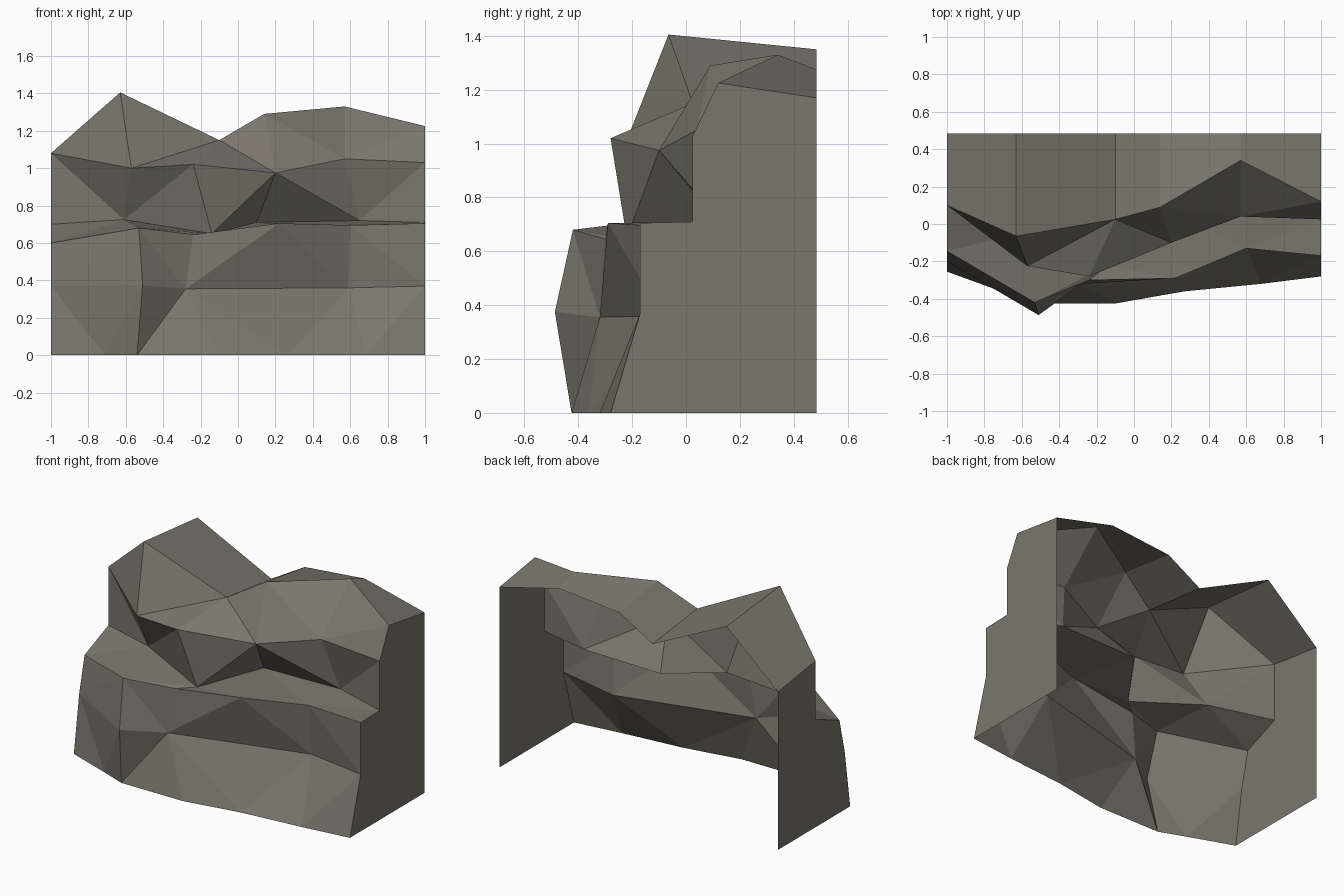
import bpy
import bmesh
from mathutils import Vector

# Remove the default cube
default_cube = bpy.data.objects.get("Cube")
if default_cube:
    bpy.data.objects.remove(default_cube, do_unlink=True)

BACK = .485      # rear plane of the cliff
TOP_DROP = .055  # how much the top falls toward the rear

# Contour lines running from one end of the cliff to the other
foot_line = [(x, y, 0) for x, y in (
    (-1, -.255), (-.71, -.36), (-.54, -.425), (-.1, -.425),
    (.27, -.36), (.68, -.32), (1, -.28))]
belly_line = [(-1, -.2, .37), (-.51, -.487, .375), (-.28, -.32, .355),
              (.59, -.09, .36), (1, -.17, .37)]
ledge_lip = [(-1, -.145, .6), (-.53, -.42, .68), (-.24, -.3, .645),
             (.22, -.29, .705), (.6, -.13, .695), (1, -.17, .705)]
ledge_crease = [(-1, .1, .7), (-.61, -.05, .725), (-.14, -.22, .65),
                (.1, .12, .71), (.65, .12, .72), (1, .025, .71)]
brow_line = [(-1, .1, 1.08), (-.57, -.225, 1), (-.24, -.28, 1.02),
             (.2, -.1, .975), (.57, .04, 1.05), (1, .025, 1.03)]
crest_line = [(-1, .1, 1.08), (-.63, -.065, 1.405), (-.1, .025, 1.15),
              (.14, .09, 1.29), (.57, .34, 1.33), (1, .12, 1.225)]
rear_line = [(x, BACK, z - TOP_DROP) for x, y, z in crest_line]

contours = [foot_line, belly_line, ledge_lip, ledge_crease,
            brow_line, crest_line]


def distance(a, b):
    return (a.co - b.co).length


def add_face(bm, corners):
    """Add a face unless its corners coincide."""
    unique = list(dict.fromkeys(corners))
    if len(unique) > 2:
        bm.faces.new(unique)


def bridge(bm, lower, upper):
    """Fill the band between two contours, taking the shorter diagonal."""
    i = j = 0
    while i < len(lower) - 1 or j < len(upper) - 1:
        can_lower = i < len(lower) - 1
        can_upper = j < len(upper) - 1
        if can_lower and can_upper:
            step_lower = (distance(lower[i + 1], upper[j])
                          < distance(lower[i], upper[j + 1]))
        else:
            step_lower = can_lower
        if step_lower:
            add_face(bm, (lower[i], lower[i + 1], upper[j]))
            i += 1
        else:
            add_face(bm, (lower[i], upper[j + 1], upper[j]))
            j += 1


bm = bmesh.new()
vertex_at = {}


def vertex(point):
    """Share one vertex between contours that meet."""
    if point not in vertex_at:
        vertex_at[point] = bm.verts.new(Vector(point))
    return vertex_at[point]


# Faceted front bands
rows = [[vertex(p) for p in line] for line in contours]
for lower, upper in zip(rows, rows[1:]):
    bridge(bm, lower, upper)

# Top strips reaching straight back
crest = rows[-1]
rear = [vertex(p) for p in rear_line]
for a, b, c, d in zip(crest, crest[1:], rear[1:], rear):
    add_face(bm, (a, b, c, d))

# Flat end walls; the rear and underside stay open
for end, side in ((0, -1), (-1, 1)):
    profile = [row[end] for row in rows]
    profile += [rear[end], vertex((side, BACK, 0))]
    add_face(bm, profile if side > 0 else profile[::-1])

bmesh.ops.recalc_face_normals(bm, faces=bm.faces)
# Point the shell outward, judged by its upward-facing top
top_faces = [f for f in bm.faces if any(v in rear for v in f.verts)
             and abs(f.normal.x) < .95]
if sum(f.normal.z for f in top_faces) < 0:
    bmesh.ops.reverse_faces(bm, faces=bm.faces)

mesh = bpy.data.meshes.new("cliff_rock")
bm.to_mesh(mesh)
bm.free()

# Single stone colour
stone = bpy.data.materials.new("grey_brown_stone")
stone.use_nodes = True
colour = (.195, .183, .15, 1)
stone.diffuse_color = colour
stone.node_tree.nodes["Principled BSDF"].inputs["Base Color"].default_value = colour
mesh.materials.append(stone)

cliff = bpy.data.objects.new("cliff_rock", mesh)
bpy.context.collection.objects.link(cliff)
